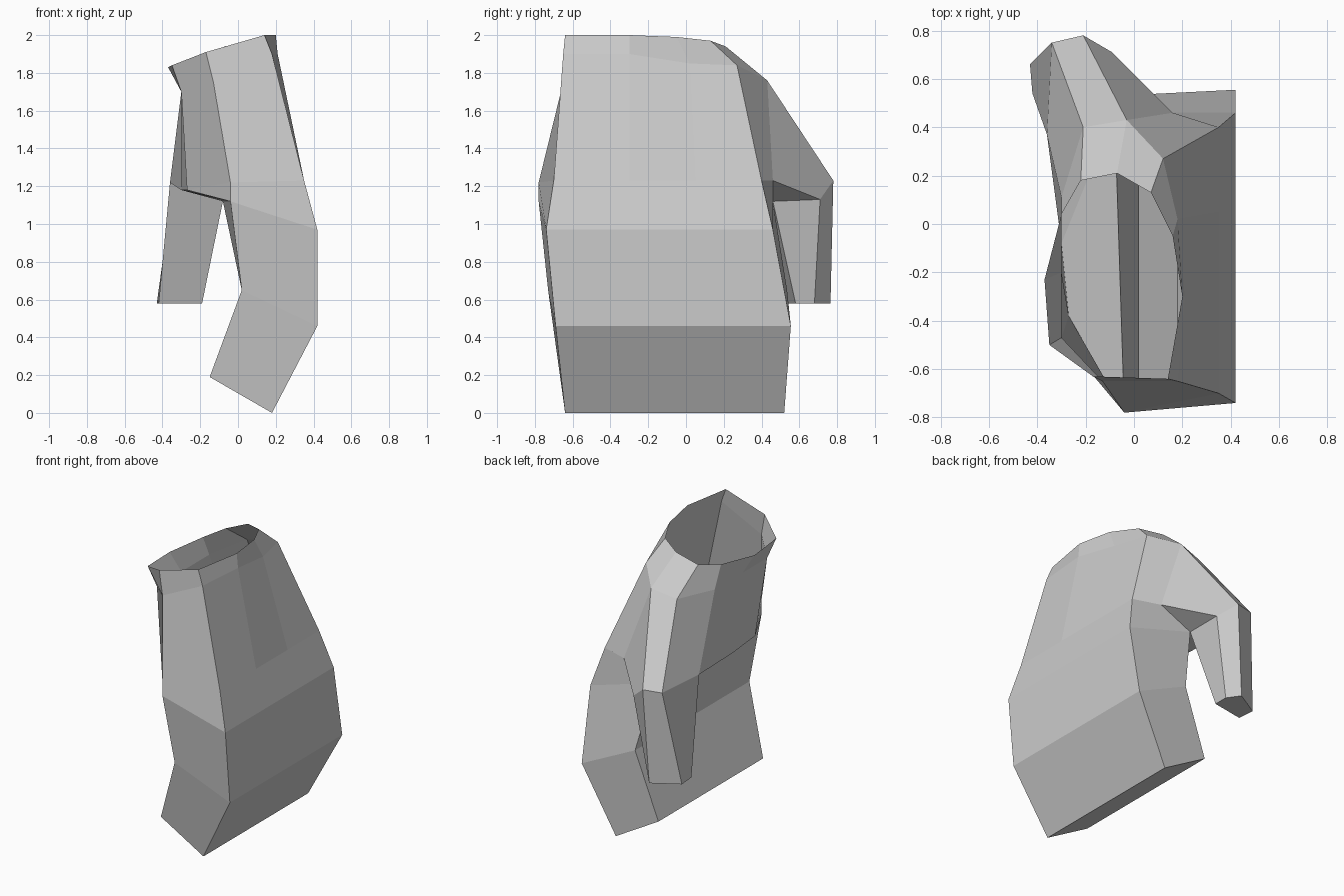
import bpy, bmesh

if "Cube" in bpy.data.objects:
    bpy.data.objects.remove(bpy.data.objects["Cube"])

bm = bmesh.new()


def ring(points):
    return [bm.verts.new(p) for p in points]


def loft(a, b, segments=None):
    n = len(a)
    for i in (range(n) if segments is None else segments):
        j = (i + 1) % n
        bm.faces.new((a[i], a[j], b[j], b[i]))


# open rim at the top
rim = ring([(-.35, -.50, 1.84), (-.17, -.63, 1.91), (.14, -.64, 2.0), (.20, -.30, 2.0),
            (.16, -.05, 1.99), (.07, .13, 1.97), (-.07, .21, 1.94), (-.22, .18, 1.88),
            (-.30, .04, 1.85), (-.37, -.23, 1.83)])
# shoulder line
shoulder = ring([(-.30, -.47, 1.70), (-.13, -.65, 1.75), (.18, -.65, 1.90), (.21, -.30, 1.90),
                 (.18, .02, 1.85), (.12, .27, 1.84), (-.03, .43, 1.76), (-.21, .40, 1.72),
                 (-.30, .11, 1.70), (-.30, -.20, 1.70)])
loft(rim, shoulder)

# sleeve: elbow ring down to a closed cuff
elbow = ring([(-.08, .46, 1.12), (-.09, .71, 1.13), (-.21, .78, 1.23),
              (-.34, .75, 1.23), (-.36, .37, 1.22)])
cuff = ring([(-.19, .58, .58), (-.19, .68, .58), (-.25, .765, .58),
             (-.43, .66, .58), (-.42, .54, .58)])
loft(elbow, cuff)
bm.faces.new(cuff)
A, B, C, D, E = elbow

# chest line, sharing the elbow vertices where the sleeve joins
chest = ring([(-.27, -.38, 1.18), (-.04, -.78, 1.22), (.35, -.70, 1.23), (.35, -.30, 1.23),
              (.35, .05, 1.23), (.35, .40, 1.23), (.16, .46, 1.23)])
chest += [D, E] + ring([(-.30, -.08, 1.18)])
loft(shoulder, chest, [0, 1, 2, 3, 4, 5, 7, 8, 9])
armpit = chest[6]
bm.faces.new((shoulder[6], shoulder[7], D, C))
bm.faces.new((shoulder[6], C, B, armpit))
bm.faces.new((armpit, B, A))

# lower body: each level is (inner x, z, y0, y1), (outer x, z, y0, y1)
waist = ring([(-.04, -.78, 1.12), (.42, -.74, .97), (.42, .46, .97)]) + [A]
hip = ring([(.02, -.73, .65), (.42, -.69, .46), (.42, .555, .46), (.02, .535, .65)])
hem = ring([(-.15, -.64, .19), (.18, -.64, 0), (.18, .52, 0), (-.15, .52, .19)])
loft(waist, hip)
loft(hip, hem)
bm.faces.new(hem)

# join chest to waist, with the ledge on the inner side
bm.faces.new((chest[1], chest[2], waist[1], waist[0]))
bm.faces.new(chest[2:6] + [waist[2], waist[1]])
bm.faces.new((chest[5], armpit, A, waist[2]))
bm.faces.new((chest[0], chest[1], waist[0]))
bm.faces.new((chest[9], chest[0], waist[0], A))
bm.faces.new((E, chest[9], A))

bmesh.ops.recalc_face_normals(bm, faces=bm.faces[:])
mesh = bpy.data.meshes.new("sleeved_body")
bm.to_mesh(mesh)
bm.free()
bpy.context.collection.objects.link(bpy.data.objects.new("sleeved_body", mesh))
